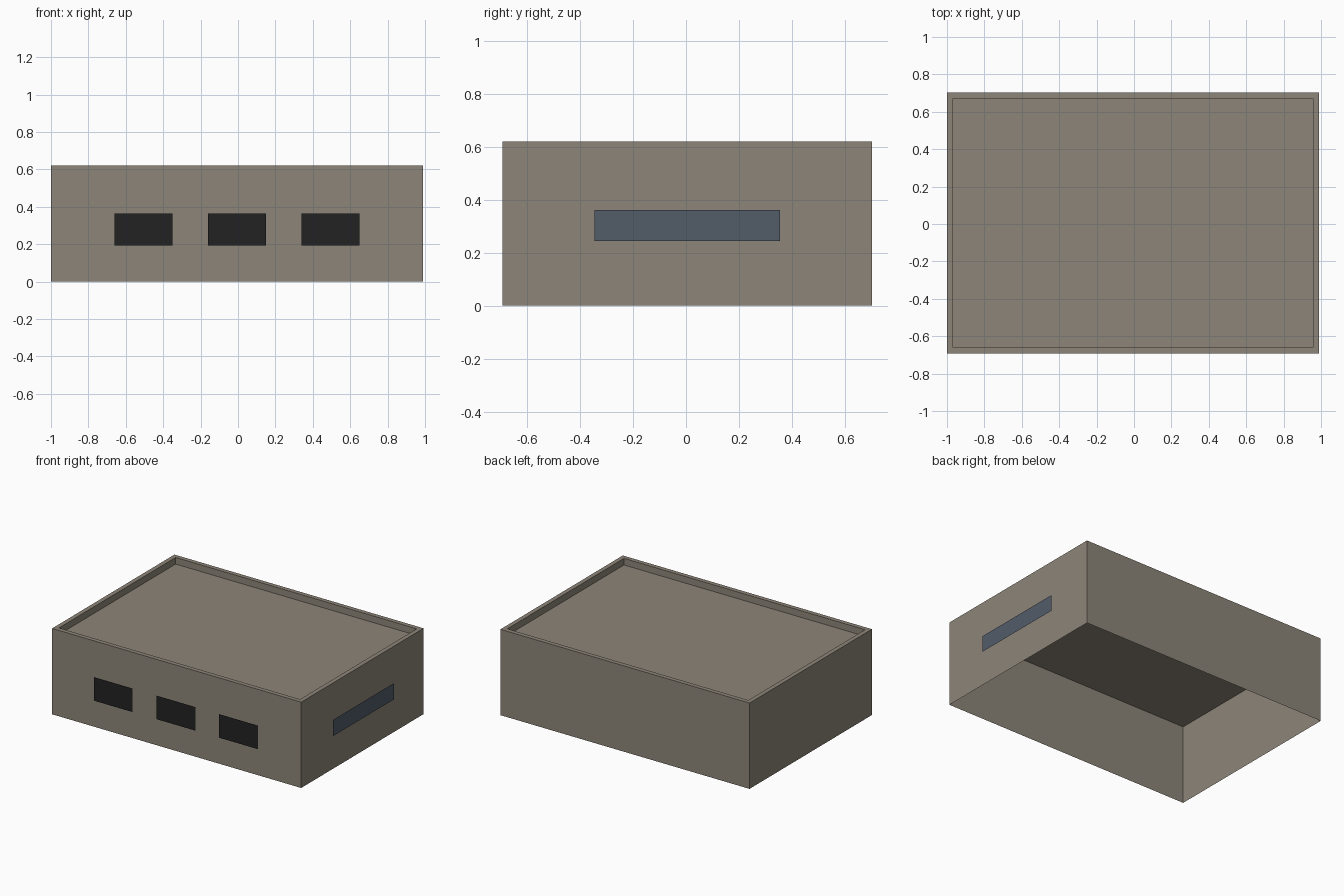
import bpy
import bmesh

cube = bpy.data.objects.get("Cube")
if cube:
    bpy.data.objects.remove(cube, do_unlink=True)


def material(name, rgb):
    mat = bpy.data.materials.new(name)
    mat.use_nodes = True
    mat.diffuse_color = (*rgb, 1)
    mat.node_tree.nodes["Principled BSDF"].inputs["Base Color"].default_value = (*rgb, 1)
    return mat


concrete = material("warm grey concrete", (0.27, 0.235, 0.19))
dark = material("dark window", (0.016, 0.016, 0.016))
blue = material("slate blue strip", (0.085, 0.108, 0.141))


def make_object(name, bm, mat):
    mesh = bpy.data.meshes.new(name)
    bm.to_mesh(mesh)
    bm.free()
    mesh.materials.append(mat)
    obj = bpy.data.objects.new(name, mesh)
    bpy.context.collection.objects.link(obj)
    return obj


def panel(name, corners, mat):
    bm = bmesh.new()
    bm.faces.new([bm.verts.new(c) for c in corners])
    return make_object(name, bm, mat)


# Body extents; the front and +x panels stand just clear of the walls
X0, X1, Y0, Y1 = -1.0, 0.99, -0.693, 0.703
TOP, ROOF, RIM, GAP = 0.62, 0.572, 0.032, 0.009
CX, CY = (X0 + X1) / 2, (Y0 + Y1) / 2


def ring(bm, inset, z):
    a, b, c, d = X0 + inset, X1 - inset, Y0 + inset, Y1 - inset
    return [bm.verts.new((x, y, z)) for x, y in ((a, c), (b, c), (b, d), (a, d))]


# Open-bottomed shell: outer walls, parapet top, parapet inside
bm = bmesh.new()
loops = [ring(bm, 0, 0), ring(bm, 0, TOP), ring(bm, RIM, TOP), ring(bm, RIM, ROOF)]
for low, high in zip(loops, loops[1:]):
    for i in range(4):
        j = (i + 1) % 4
        bm.faces.new((low[i], low[j], high[j], high[i]))
make_object("walls_and_parapet", bm, concrete)

# Flat roof sheet reaching the outer walls
bm = bmesh.new()
bm.faces.new(ring(bm, 0, ROOF))
make_object("roof", bm, concrete)

# Three front windows
for side, offset in (("right", -0.5), ("centre", 0), ("left", 0.5)):
    a, b, y = CX + offset - 0.155, CX + offset + 0.155, Y0 - GAP
    panel("front_window_" + side,
          [(a, y, 0.193), (b, y, 0.193), (b, y, 0.363), (a, y, 0.363)], dark)

# Long strip window on the left side
a, b, x = CY - 0.35, CY + 0.35, X1 + GAP
panel("side_strip_window",
      [(x, a, 0.243), (x, b, 0.243), (x, b, 0.36), (x, a, 0.36)], blue)
